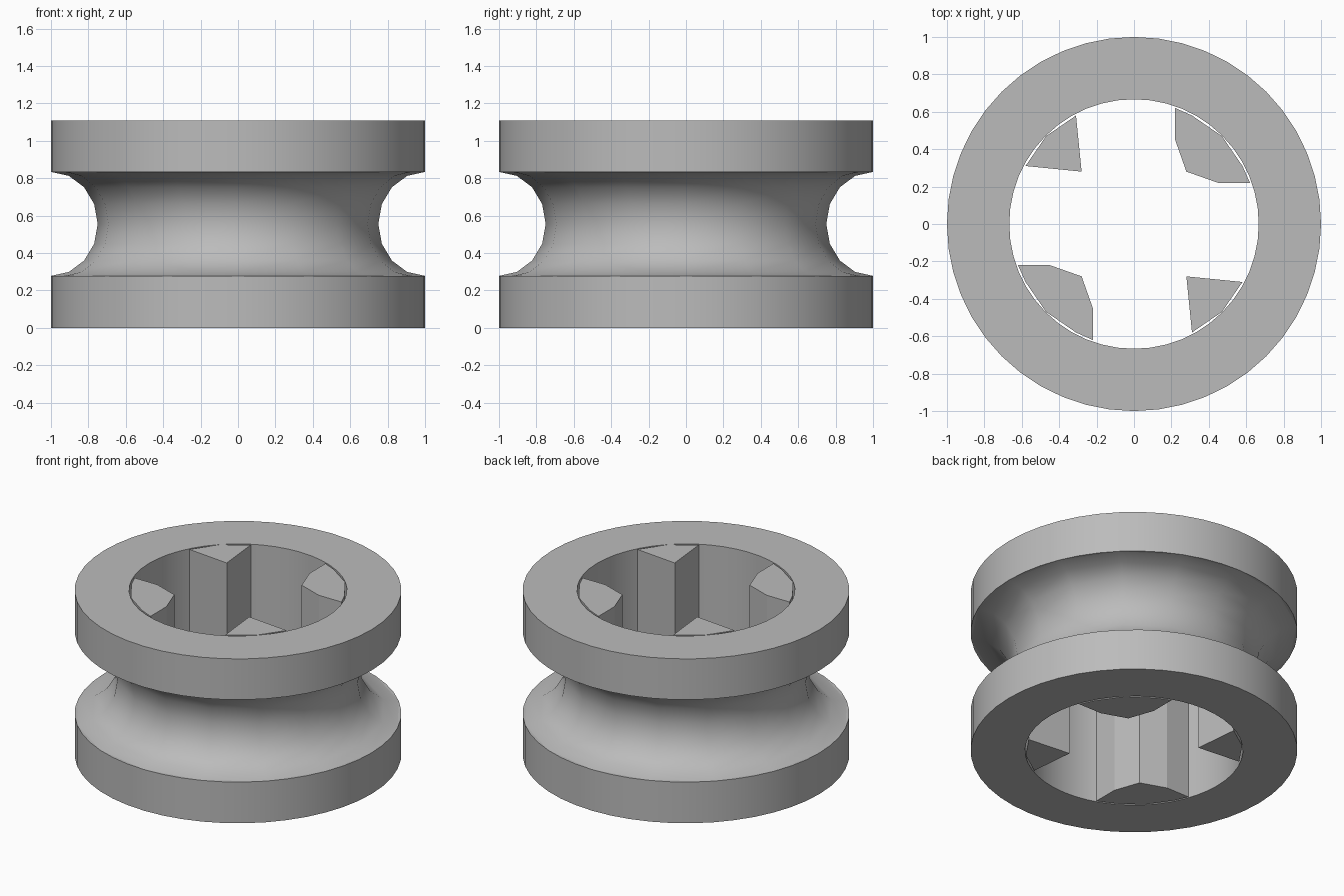
import bpy, bmesh, math

if "Cube" in bpy.data.objects:
    bpy.data.objects.remove(bpy.data.objects["Cube"])

HEIGHT = 1.11
HOLE_R = 0.667
LOW, HIGH = 0.278, 0.834      # faces of the two flanges beside the groove

grey = bpy.data.materials.new("light grey")
grey.diffuse_color = (0.5, 0.5, 0.5, 1)
grey.use_nodes = True
grey.node_tree.nodes["Principled BSDF"].inputs["Base Color"].default_value = grey.diffuse_color


def add_object(name, bm, smooth=True):
    bmesh.ops.recalc_face_normals(bm, faces=bm.faces)
    mesh = bpy.data.meshes.new(name)
    bm.to_mesh(mesh)
    bm.free()
    mesh.materials.append(grey)
    obj = bpy.data.objects.new(name, mesh)
    bpy.context.collection.objects.link(obj)
    if smooth:
        bpy.ops.object.select_all(action='DESELECT')
        obj.select_set(True)
        bpy.context.view_layer.objects.active = obj
        bpy.ops.object.shade_smooth_by_angle(angle=math.radians(35))
    return obj


def lathe(name, profile, sides):
    """Revolve an (r, z) profile around the z axis, outer side facing out."""
    bm = bmesh.new()
    rings = []
    for r, z in profile:
        rings.append([bm.verts.new((r * math.cos(2 * math.pi * i / sides),
                                    r * math.sin(2 * math.pi * i / sides), z))
                      for i in range(sides)])
    for a, b in zip(rings, rings[1:]):
        for i in range(sides):
            j = (i + 1) % sides
            bm.faces.new((a[i], a[j], b[j], b[i]))
    return add_object(name, bm)


def prism(name, outline):
    """Full-height upright prism from an (x, y) outline."""
    bm = bmesh.new()
    base = bm.faces.new([bm.verts.new((x, y, 0)) for x, y in outline])
    top = bmesh.ops.extrude_face_region(bm, geom=[base], use_keep_orig=True)
    verts = [v for v in top["geom"] if isinstance(v, bmesh.types.BMVert)]
    bmesh.ops.translate(bm, verts=verts, vec=(0, 0, HEIGHT))
    return add_object(name, bm, smooth=False)


# Two flanges joined by the bore wall
lathe("flanges_and_bore",
      [(0.975, LOW), (1, LOW), (1, 0), (HOLE_R, 0),
       (HOLE_R, HEIGHT), (1, HEIGHT), (1, HIGH), (0.975, HIGH)], 48)

# Half-round groove between the flanges, coarser than the flanges
mid, rad = (LOW + HIGH) / 2, (HIGH - LOW) / 2
groove = [(1 - 0.25 * math.sin(math.pi * i / 8),
           mid - rad * math.cos(math.pi * i / 8)) for i in range(9)]
lathe("groove", groove, 16)

# Ribs in the bore: two blunt ones and two pointed ones, opposite in pairs
blunt = [(0.22, 0.62), (0.22, 0.45), (0.28, 0.28), (0.45, 0.22),
         (0.62, 0.22), (0.58, 0.31), (0.47, 0.47), (0.31, 0.58)]
pointed = [(-0.31, 0.58), (-0.28, 0.28), (-0.58, 0.31), (-0.47, 0.47)]
for kind, outline in (("blunt", blunt), ("pointed", pointed)):
    for side, s in (("back", 1), ("front", -1)):
        prism(f"{kind}_rib_{side}", [(s * x, s * y) for x, y in outline])
